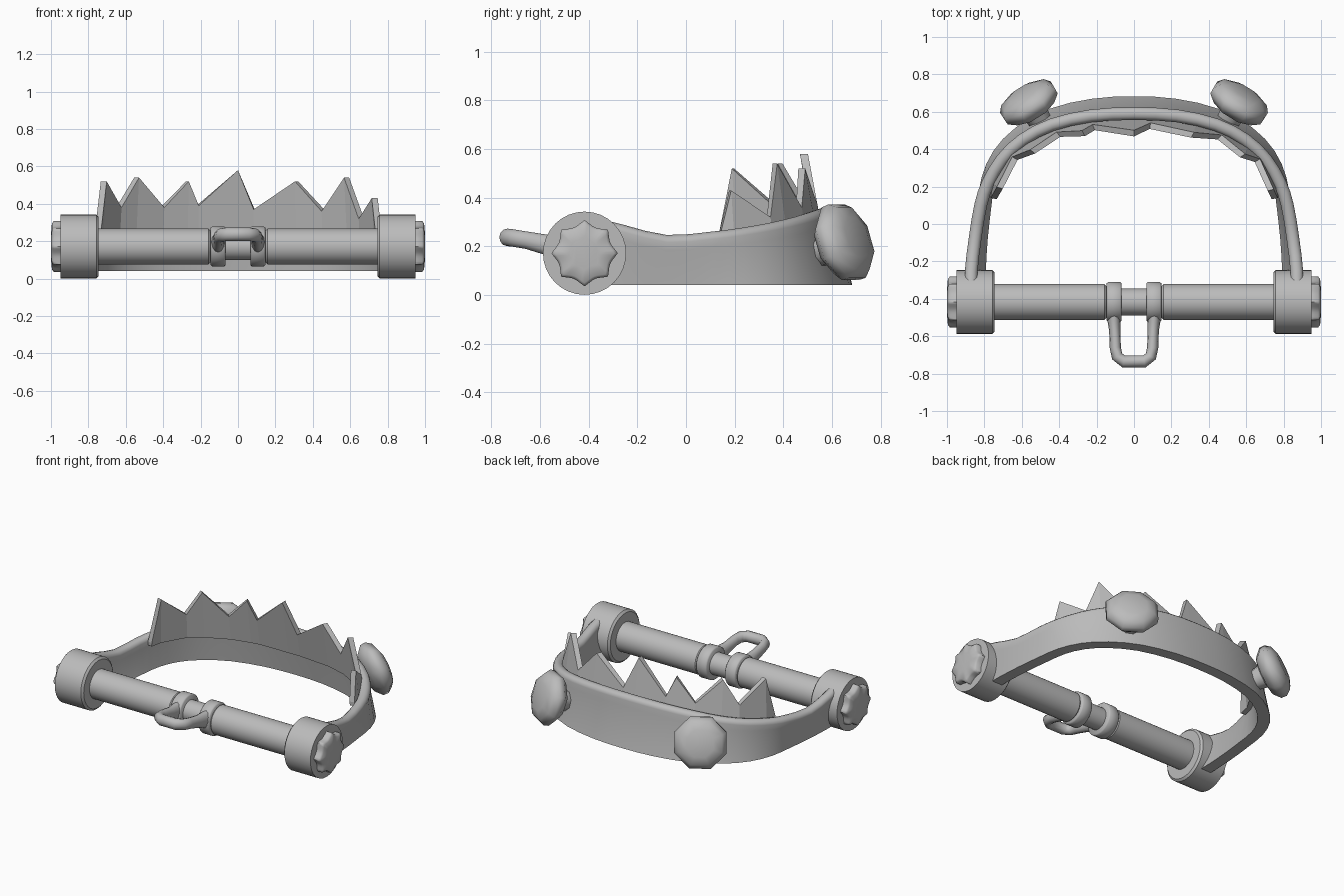
import bpy, bmesh, math
from mathutils import Vector

cube = bpy.data.objects.get("Cube")
if cube:
    bpy.data.objects.remove(cube)

steel = bpy.data.materials.new("grey_steel")
steel.use_nodes = True
GREY = (0.5, 0.5, 0.5, 1)
steel.diffuse_color = GREY
steel.node_tree.nodes["Principled BSDF"].inputs["Base Color"].default_value = GREY


def loft(name, rings, smooth=40):
    """Skin a list of equal closed rings and cap both ends."""
    bm = bmesh.new()
    rows = [[bm.verts.new(p) for p in ring] for ring in rings]
    n = len(rows[0])
    for a, b in zip(rows, rows[1:]):
        for i in range(n):
            j = (i + 1) % n
            bm.faces.new((a[i], a[j], b[j], b[i]))
    bm.faces.new(rows[0][::-1])
    bm.faces.new(rows[-1])
    bmesh.ops.recalc_face_normals(bm, faces=bm.faces)
    mesh = bpy.data.meshes.new(name)
    bm.to_mesh(mesh)
    bm.free()
    mesh.materials.append(steel)
    obj = bpy.data.objects.new(name, mesh)
    bpy.context.collection.objects.link(obj)
    if smooth:
        bpy.ops.object.select_all(action="DESELECT")
        obj.select_set(True)
        bpy.context.view_layer.objects.active = obj
        bpy.ops.object.shade_smooth_by_angle(angle=math.radians(smooth))


def lathe(name, origin, axis, profile, sides=32, scallop=0.0, smooth=40):
    """Turn (distance along axis, radius) pairs; scallop makes eight notches."""
    rot = Vector(axis).to_track_quat("Z", "Y")
    rings = []
    for d, r in profile:
        ring = []
        for i in range(sides):
            a = math.tau * (i + 0.5 * (sides == 8)) / sides
            k = r * (1 - scallop * abs(math.sin(4 * a)))
            ring.append(Vector(origin) + rot @ Vector((k * math.cos(a), k * math.sin(a), d)))
        rings.append(ring)
    loft(name, rings, smooth)


def side_normals(path):
    """Horizontal unit normals along a path."""
    out = []
    for i in range(len(path)):
        t = path[min(i + 1, len(path) - 1)] - path[max(i - 1, 0)]
        out.append(Vector((t.y, -t.x, 0)).normalized())
    return out


def refine(path):
    """Add a smoothly interpolated point between each pair."""
    out = [path[0]]
    for i in range(len(path) - 1):
        b, c = path[i], path[i + 1]
        a, d = path[max(i - 1, 0)], path[min(i + 2, len(path) - 1)]
        out += [((b + c) * 9 - a - d) / 16, c]
    return out


# Curved jaw band: rim x, rim y, base x, base y, rim height for one half
half = [(.87, -.38, .83, -.38, .32), (.87, -.25, .83, -.25, .287),
        (.85, -.08, .82, -.08, .247), (.82, .1, .80, .1, .26),
        (.78, .22, .778, .24, .275), (.705, .345, .72, .37, .297),
        (.595, .45, .61, .485, .322), (.44, .53, .44, .58, .347),
        (.23, .578, .22, .632, .363), (0, .59, 0, .645, .367)]
rows = half + [(-a, b, -c, d, z) for a, b, c, d, z in half[-2::-1]]
rim = refine([Vector((a, b, z)) for a, b, c, d, z in rows])
base = refine([Vector((c, d, .042)) for a, b, c, d, z in rows])
sections = []
for top, low, n, m in zip(rim, base, side_normals(rim), side_normals(base)):
    ring = [low - m * .038, low + m * .038]
    neck = top - Vector((0, 0, .05))
    ring.append(neck.lerp(low, .08) + n * .030)
    for i in range(7):
        a = math.pi * i / 6
        ring.append(top + n * .034 * math.cos(a) + Vector((0, 0, -.03 + .03 * math.sin(a))))
    ring.append(neck.lerp(low, .08) - n * .030)
    sections.append(ring)
loft("jaw_band", sections, 45)

# Toothed plate lining the inner wall: foot x, foot y, top height
FOOT = .215
teeth = [(-.768, .14, .24), (-.752, .22, .52), (-.66, .38, .38), (-.57, .445, .54),
         (-.42, .52, .38), (-.285, .555, .52), (-.225, .565, .39), (0, .57, .58),
         (.09, .57, .37), (.33, .545, .52), (.475, .5, .36), (.61, .42, .54),
         (.68, .36, .32), (.76, .2, .43), (.77, .14, .24)]
sections = []
for x, y, z in teeth:
    foot = Vector((x, y, FOOT))
    tip = Vector((x, y, z)) - Vector((.08 * x, .33 * y, 0)) * (z - FOOT)
    depth = Vector((-x, -y, 0)).normalized() * .033
    sections.append([foot, tip, tip + depth, foot + depth])
loft("jaw_teeth", sections, 0)

# Hinge bar with end caps and scalloped knobs
PIVOT = Vector((0, -.417, .172))
for s, side in ((1, "left"), (-1, "right")):
    axis = (s, 0, 0)
    lathe(side + "_bar", PIVOT, axis, [(.143, .08), (.158, .096), (.77, .096)])
    lathe(side + "_end_cap", PIVOT, axis,
          [(.745, .157), (.757, .171), (.95, .171)])
    lathe(side + "_knob", PIVOT, axis,
          [(.94, .136), (.985, .136), (.995, .122), (1, .07)], 64, .16, 50)
    # Shackle collar around the bar
    lathe(side + "_shackle_collar", PIVOT, axis,
          [(.067, .1), (.074, .107), (.138, .107), (.146, .1)], smooth=60)
    # Faceted rivet on the back of the band
    lathe(side + "_rivet", (s * .56, .645, .215), (s * .52, .84, .33),
          [(-.14, .06), (-.065, .075), (-.055, .125), (-.015, .17), (.02, .172),
           (.055, .145), (.075, .09)], 8, 0, 50)
lathe("centre_pin", PIVOT, (1, 0, 0), [(-.16, .072), (.16, .072)])

# U-shaped shackle loop: x, y, z, half width, half height
bend = [(.107, -.44, .185, .038, .07), (.107, -.51, .192, .036, .055),
        (.103, -.57, .205, .030, .043), (.1, -.66, .226, .030, .036),
        (.09, -.708, .234, .031, .036), (.055, -.735, .237, .033, .036)]
bend += [(-p[0], *p[1:]) for p in bend[::-1]]
path = [Vector(p[:3]) for p in bend]
sections = []
for p, n, (w, h) in zip(path, side_normals(path), [b[3:] for b in bend]):
    ring = []
    for i in range(12):
        a = math.tau * i / 12
        ring.append(p + n * w * math.cos(a) + Vector((0, 0, h * math.sin(a))))
    sections.append(ring)
loft("shackle_loop", sections, 50)
